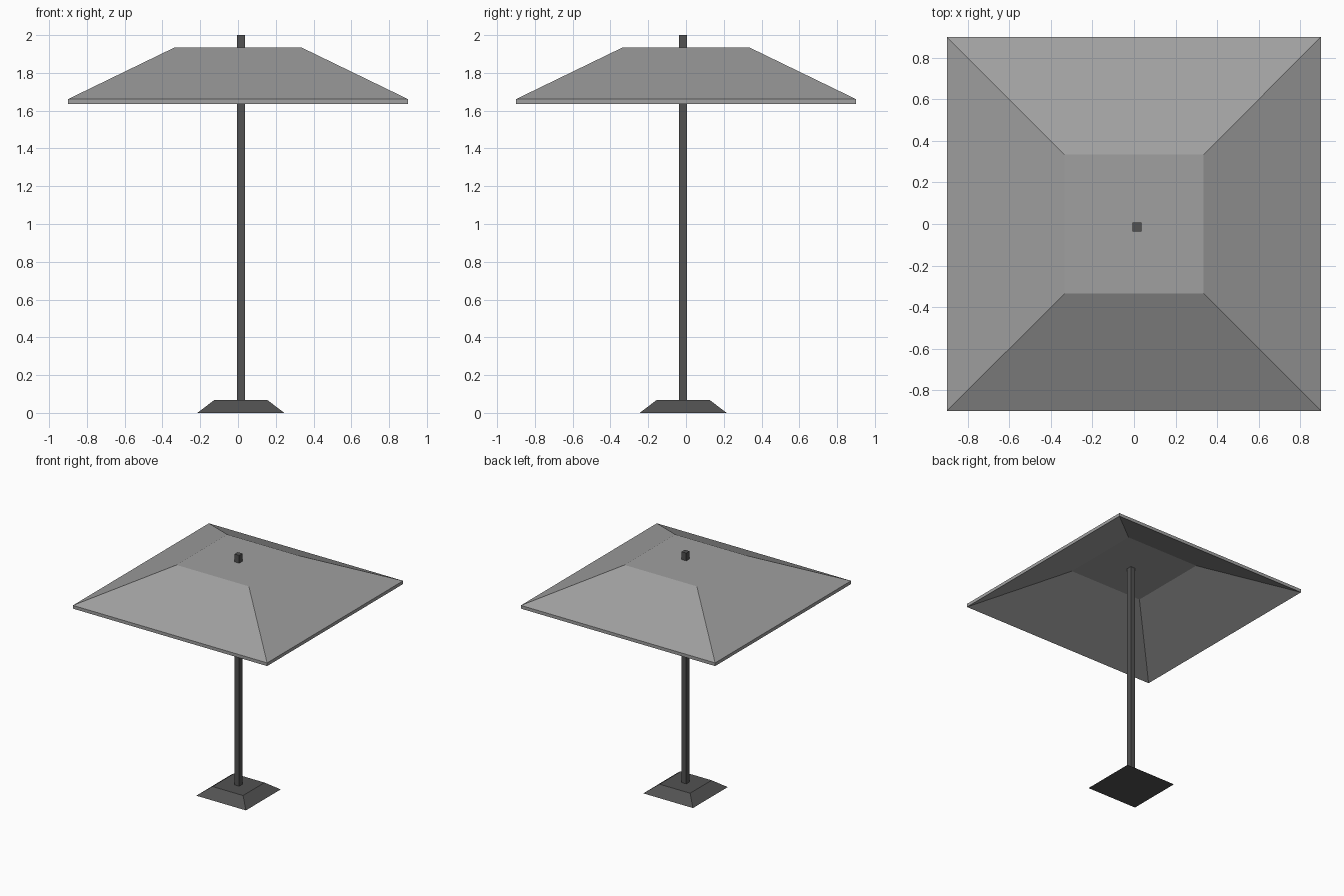
import bpy
import bmesh

if "Cube" in bpy.data.objects:
    bpy.data.objects.remove(bpy.data.objects["Cube"], do_unlink=True)


def make_material(name, value):
    mat = bpy.data.materials.new(name)
    mat.use_nodes = True
    colour = (value, value, value, 1)
    mat.diffuse_color = colour
    bsdf = next(n for n in mat.node_tree.nodes if n.type == "BSDF_PRINCIPLED")
    bsdf.inputs["Base Color"].default_value = colour
    return mat


def square_loft(name, rings, mat, centre=(0, 0)):
    """Join square rings, each (half width, height), and cap both ends."""
    bm = bmesh.new()
    loops = []
    for half, z in rings:
        corners = [(-1, -1), (1, -1), (1, 1), (-1, 1)]
        loops.append([bm.verts.new((x * half, y * half, z)) for x, y in corners])
    for low, high in zip(loops, loops[1:]):
        for i in range(4):
            j = (i + 1) % 4
            bm.faces.new((low[i], low[j], high[j], high[i]))
    bm.faces.new(loops[0][::-1])
    bm.faces.new(loops[-1])
    bmesh.ops.recalc_face_normals(bm, faces=bm.faces)
    mesh = bpy.data.meshes.new(name)
    bm.to_mesh(mesh)
    bm.free()
    mesh.materials.append(mat)
    obj = bpy.data.objects.new(name, mesh)
    obj.location = (*centre, 0)
    bpy.context.collection.objects.link(obj)
    return obj


fabric = make_material("light grey fabric", 0.35)
metal = make_material("dark grey metal", 0.085)
stand = (0.015, -0.015)

# Hollow canopy: inner shell, rim, outer shell
square_loft("canopy", [(0.335, 1.908), (0.9, 1.634), (0.9, 1.661), (0.335, 1.935)], fabric)

# Pole and tapered foot stand slightly off the canopy centre
square_loft("pole", [(0.0215, 0.06), (0.0215, 2.0)], metal, stand)
square_loft("base", [(0.23, 0), (0.142, 0.067)], metal, stand)
